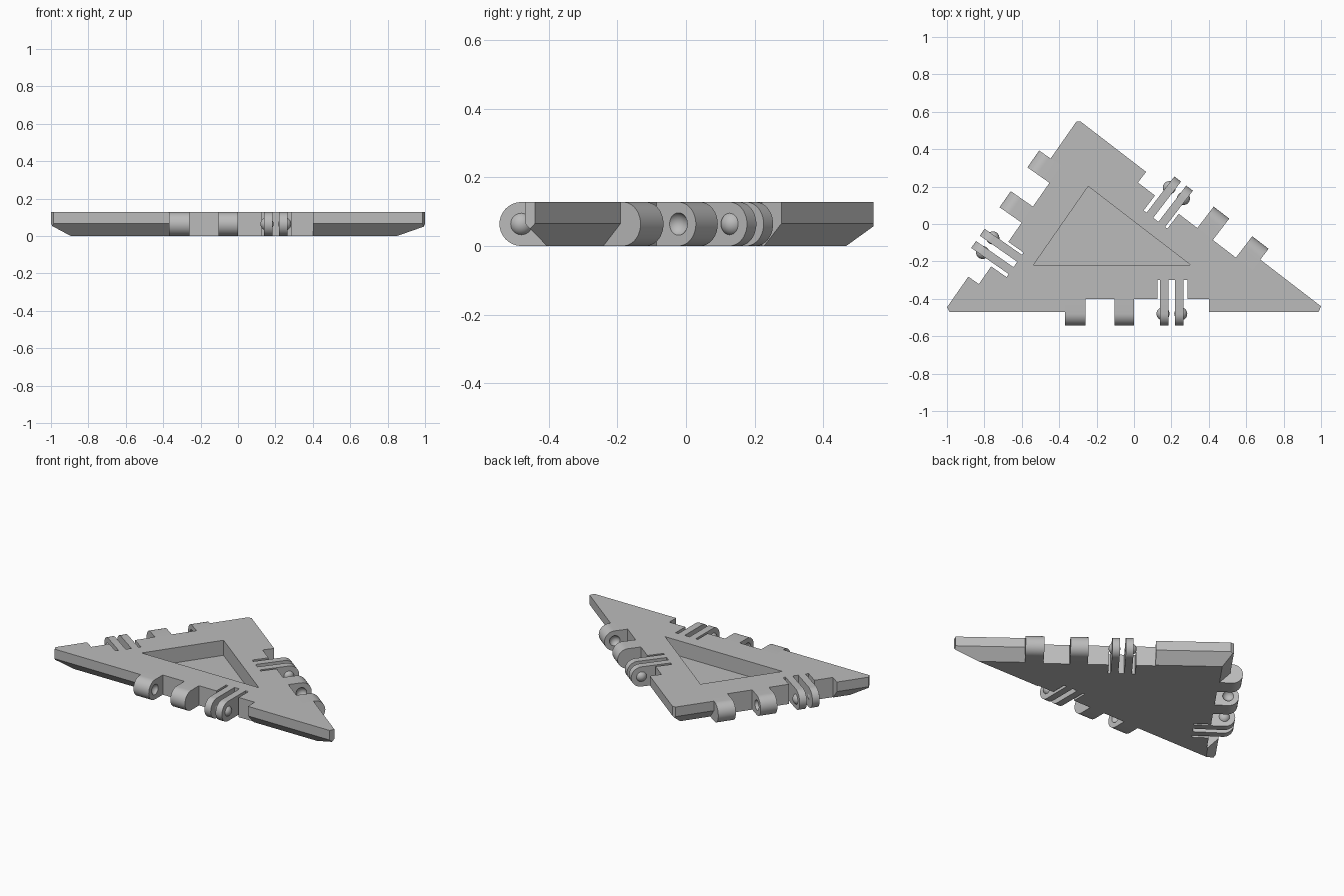
import bpy, bmesh, math
from mathutils import Vector, Matrix

if "Cube" in bpy.data.objects:
    bpy.data.objects.remove(bpy.data.objects["Cube"])

HEIGHT = 0.128
MID = HEIGHT / 2
NOTCH = 0.07            # depth of the hinge recess
AXIS = -0.01            # hinge axis, just outside the edge
SLOT_END = 0.17

grey = bpy.data.materials.new("plain_grey")
grey.use_nodes = True
grey.diffuse_color = (0.5, 0.5, 0.5, 1)
grey.node_tree.nodes["Principled BSDF"].inputs["Base Color"].default_value = (0.5, 0.5, 0.5, 1)


def add_object(name, bm, matrix=None):
    bmesh.ops.recalc_face_normals(bm, faces=bm.faces)
    mesh = bpy.data.meshes.new(name)
    bm.to_mesh(mesh)
    bm.free()
    mesh.materials.append(grey)
    obj = bpy.data.objects.new(name, mesh)
    bpy.context.collection.objects.link(obj)
    if matrix:
        obj.matrix_world = matrix
    return obj


def prism(name, points, offset, matrix=None):
    """Extrude a flat outline of 3D points along an offset."""
    bm = bmesh.new()
    face = bm.faces.new([bm.verts.new(p) for p in points])
    new = bmesh.ops.extrude_face_region(bm, geom=[face])["geom"]
    bmesh.ops.translate(bm, vec=offset, verts=[v for v in new if isinstance(v, bmesh.types.BMVert)])
    return add_object(name, bm, matrix)


def ball(name, x, radius, matrix):
    bm = bmesh.new()
    bmesh.ops.create_uvsphere(bm, u_segments=24, v_segments=16, radius=radius,
                              matrix=Matrix.Translation((x, AXIS, MID)))
    return add_object(name, bm, matrix)


def cut(target, cutter):
    cutter.hide_render = True
    mod = target.modifiers.new("cut", 'BOOLEAN')
    mod.operation = 'DIFFERENCE'
    mod.solver = 'EXACT'
    mod.object = cutter
    with bpy.context.temp_override(object=target, active_object=target):
        bpy.ops.object.modifier_apply(modifier=mod.name)
    bpy.data.objects.remove(cutter)


def smooth(obj):
    bpy.ops.object.select_all(action='DESELECT')
    obj.select_set(True)
    bpy.context.view_layer.objects.active = obj
    bpy.ops.object.shade_smooth_by_angle(angle=math.radians(35))


# Triangle geometry: insetting is scaling about the incentre
tri = [Vector((-1.017, -0.47)), Vector((1.039, -0.47)), Vector((-0.30, 0.559))]
sides = [(tri[(i + 1) % 3] - tri[(i + 2) % 3]).length for i in range(3)]
centre = sum((p * s for p, s in zip(tri, sides)), Vector((0, 0))) / sum(sides)
inradius = centre.y - tri[0].y


def inset(d, z):
    return [(centre + (p - centre) * (1 - d / inradius)).to_3d() + Vector((0, 0, z)) for p in tri]


# Plate with a chamfered lower rim
bm = bmesh.new()
rings = [[bm.verts.new(p) for p in inset(d, z)]
         for d, z in ((0.064, 0), (0, 0.066), (0, HEIGHT))]
bm.faces.new(rings[0])
bm.faces.new(rings[-1])
for low, high in zip(rings, rings[1:]):
    for i in range(3):
        j = (i + 1) % 3
        bm.faces.new((low[i], low[j], high[j], high[i]))
bmesh.ops.recalc_face_normals(bm, faces=bm.faces)

# Clip the three sharp tips
for a, b in (((-1, -0.445), (-0.987, -0.47)),
             ((1, -0.44), (0.987, -0.47)),
             ((-0.312, 0.547), (-0.275, 0.547))):
    a, b = Vector(a), Vector(b)
    normal = Vector((b.y - a.y, a.x - b.x))
    if normal.dot(a - centre) < 0:
        normal = -normal
    bmesh.ops.bisect_plane(bm, geom=bm.verts[:] + bm.edges[:] + bm.faces[:],
                           plane_co=a.to_3d(), plane_no=normal.to_3d(), clear_outer=True)
    bmesh.ops.holes_fill(bm, edges=[e for e in bm.edges if e.is_boundary])
plate = add_object("triangle_plate", bm)

# Triangular pocket in the top
cut(plate, prism("pocket_cutter", inset(0.25, 0.03), (0, 0, 0.3)))

# Hinge layout along an edge: x runs along the edge, y points inward
knuckles = {"outer": (-0.37, -0.26), "inner": (-0.105, 0.0)}
prongs = {"first": (0.14, 0.185), "second": (0.22, 0.265)}
slots = [(0.265, 0.285), (0.185, 0.22), (0.125, 0.14)]
comb = [(-0.37, -0.2), (0.40, -0.2), (0.40, NOTCH)]
for x0, x1 in slots:
    comb += [(x1, NOTCH), (x1, SLOT_END), (x0, SLOT_END), (x0, NOTCH)]
comb.append((-0.37, NOTCH))

# Rounded lug cross-section in the y-z plane
lug = [(NOTCH, 0), (NOTCH, HEIGHT)]
for i in range(21):
    angle = math.pi * (0.5 - i / 20)
    lug.append((AXIS - MID * math.cos(angle), MID + MID * math.sin(angle)))


def add_lug(name, span, frame):
    return prism(name, [(span[0], y, z) for y, z in lug], (span[1] - span[0], 0, 0), frame)


edges = {"front": ((0, -0.47), 0),
         "left": ((0.381, 0.034), 142.5),
         "right": ((-0.658, 0.047), 235.1)}
for side, ((ox, oy), turn) in edges.items():
    frame = Matrix.Translation((ox, oy, 0)) @ Matrix.Rotation(math.radians(turn), 4, 'Z')
    cut(plate, prism("comb_cutter", [(x, y, -0.1) for x, y in comb], (0, 0, 0.4), frame))

    # Knuckles with sockets on the faces that look at each other
    for label, span in knuckles.items():
        knuckle = add_lug(f"{side}_{label}_knuckle", span, frame)
        socket = span[1] + 0.012 if label == "outer" else span[0] - 0.012
        cut(knuckle, ball("socket_cutter", socket, 0.035, frame))
        smooth(knuckle)

    # Fork prongs with snap balls on their outer faces
    for label, span in prongs.items():
        smooth(add_lug(f"{side}_{label}_prong", span, frame))
        x = span[0] + 0.015 if label == "first" else span[1] - 0.015
        smooth(ball(f"{side}_{label}_snap_ball", x, 0.035, frame))
